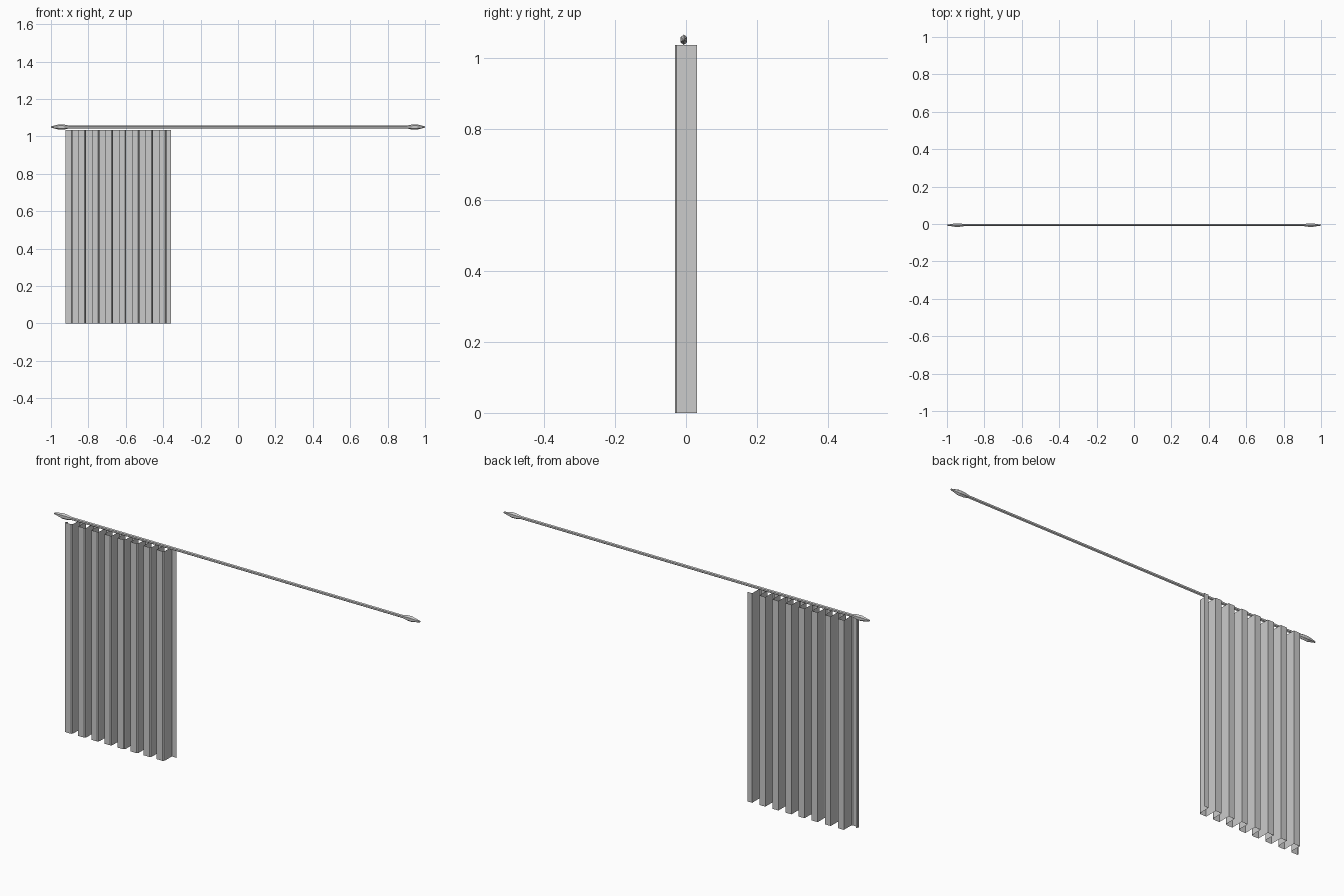
import bpy, bmesh, math

cube = bpy.data.objects.get("Cube")
if cube:
    bpy.data.objects.remove(cube, do_unlink=True)


def make_material(name, colour):
    mat = bpy.data.materials.new(name)
    mat.use_nodes = True
    mat.diffuse_color = colour
    mat.node_tree.nodes["Principled BSDF"].inputs["Base Color"].default_value = colour
    return mat


def make_object(name, bm, mat):
    mesh = bpy.data.meshes.new(name)
    bm.to_mesh(mesh)
    bm.free()
    mesh.materials.append(mat)
    obj = bpy.data.objects.new(name, mesh)
    bpy.context.collection.objects.link(obj)
    return obj


def lathe_x(name, profile, sides, centre, squash, mat):
    """Turn (x, radius) stations around an axis parallel to x."""
    bm = bmesh.new()
    rings = []
    for x, r in profile:
        ring = []
        for i in range(sides):
            a = 2 * math.pi * i / sides + math.pi / 2
            ring.append(bm.verts.new((x, centre[0] + squash * r * math.cos(a),
                                      centre[1] + r * math.sin(a))))
        rings.append(ring)
    for a, b in zip(rings, rings[1:]):
        for i in range(sides):
            j = (i + 1) % sides
            bm.faces.new((a[i], a[j], b[j], b[i]))
    bm.faces.new(rings[0])
    bm.faces.new(rings[-1])
    bmesh.ops.recalc_face_normals(bm, faces=bm.faces)
    return make_object(name, bm, mat)


grey = make_material("plain grey", (0.6, 0.6, 0.6, 1))

# Rod and pointed end pieces
AXIS = (-0.006, 1.05)
lathe_x("curtain_rod", [(-0.92, 0.008), (0.92, 0.008)], 6, AXIS, 0.75, grey)
for name, s in (("left_finial", 1), ("right_finial", -1)):
    stations = [(0.905, 0.008), (0.93, 0.0135), (0.955, 0.0145), (0.998, 0.004), (1.0, 0.002)]
    lathe_x(name, [(s * x, r) for x, r in stations], 6, AXIS, 0.75, grey)

# Pleated curtain: an open folded sheet with a softened edge on each front pleat
LEFT, RIGHT, PITCH, PANEL, DEPTH, TOP = -0.923, -0.357, 0.0715, 0.039, 0.031, 1.035
path = [(LEFT + 0.008, -0.018), (LEFT + 0.001, -0.022)]
for k in range(8):
    x = LEFT + k * PITCH
    if k:
        path.append((x, DEPTH))
    path += [(x, -DEPTH), (x + PANEL - 0.007, -DEPTH),
             (x + PANEL - 0.002, -0.027), (x + PANEL, -0.02), (x + PANEL, DEPTH)]
path.append((RIGHT, DEPTH))

bm = bmesh.new()
columns = [(bm.verts.new((x, y, 0)), bm.verts.new((x, y, TOP))) for x, y in path]
for a, b in zip(columns, columns[1:]):
    bm.faces.new((a[0], b[0], b[1], a[1]))
make_object("pleated_curtain", bm, grey)
